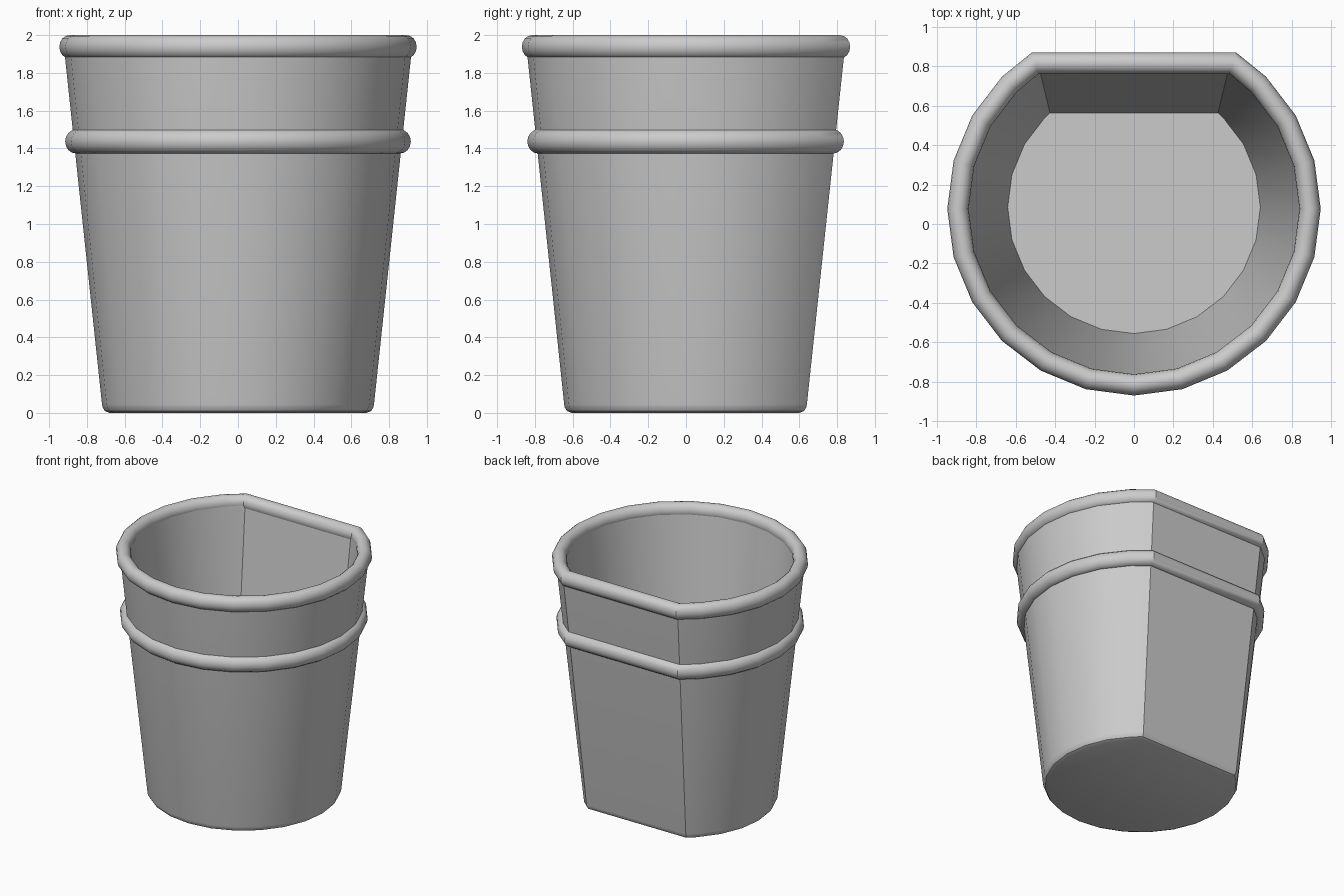
import bpy
import bmesh
from math import sin, cos, pi, radians, sqrt

cube = bpy.data.objects.get("Cube")
if cube:
    bpy.data.objects.remove(cube, do_unlink=True)

# One plain grey material
grey = bpy.data.materials.new("plain grey")
grey.use_nodes = True
grey.diffuse_color = (0.6, 0.6, 0.6, 1)
bsdf = next(n for n in grey.node_tree.nodes if n.type == "BSDF_PRINCIPLED")
bsdf.inputs["Base Color"].default_value = grey.diffuse_color
bsdf.inputs["Roughness"].default_value = 0.8


def outline(r, front, back, z):
    """Faceted circle of radius r from y = front, cut flat at y = back."""
    cy = front + r
    half = sqrt(r * r - (back - cy) ** 2)
    pts = [(r * sin(radians(a)), cy - r * cos(radians(a)), z)
           for a in range(-135, 136, 15)]
    return [(-half, back, z)] + pts + [(half, back, z)]


def loft(name, levels, closed=False):
    """Skin a stack of outlines; closed joins last to first, else caps the ends."""
    bm = bmesh.new()
    rings = [[bm.verts.new(p) for p in outline(*lv)] for lv in levels]
    pairs = list(zip(rings, rings[1:]))
    if closed:
        pairs.append((rings[-1], rings[0]))
    for low, high in pairs:
        for i in range(len(low)):
            j = (i + 1) % len(low)
            bm.faces.new((low[i], low[j], high[j], high[i]))
    if not closed:
        bm.faces.new(rings[0])
        bm.faces.new(rings[-1])
    bmesh.ops.recalc_face_normals(bm, faces=bm.faces)
    mesh = bpy.data.meshes.new(name)
    bm.to_mesh(mesh)
    bm.free()
    obj = bpy.data.objects.new(name, mesh)
    bpy.context.collection.objects.link(obj)
    mesh.materials.append(grey)
    bpy.ops.object.select_all(action="DESELECT")
    obj.select_set(True)
    bpy.context.view_layer.objects.active = obj
    bpy.ops.object.shade_smooth_by_angle(angle=radians(32))
    return obj


def band(name, r, front, back, z, rx, rz, sides=16):
    """Rounded band that follows the outline."""
    levels = []
    for k in range(sides):
        a = 2 * pi * k / sides
        d = rx * cos(a)
        levels.append((r + d, front - d, back + d, z + rz * sin(a)))
    loft(name, levels, closed=True)


# Tapered wall: rounded foot, outside, top edge, inside, floor
loft("bucket_wall", [
    (0.68, -0.605, 0.60, 0.0),
    (0.705, -0.63, 0.625, 0.01),
    (0.717, -0.642, 0.637, 0.03),
    (0.72, -0.645, 0.64, 0.045),
    (0.922, -0.845, 0.842, 1.94),
    (0.842, -0.767, 0.77, 1.94),
    (0.64, -0.555, 0.563, 0.08),
])

# Rolled rim and the raised hoop below it
band("top_rim", 0.892, -0.815, 0.815, 1.938, 0.054, 0.062)
band("middle_hoop", 0.857, -0.782, 0.778, 1.437, 0.058, 0.064)
